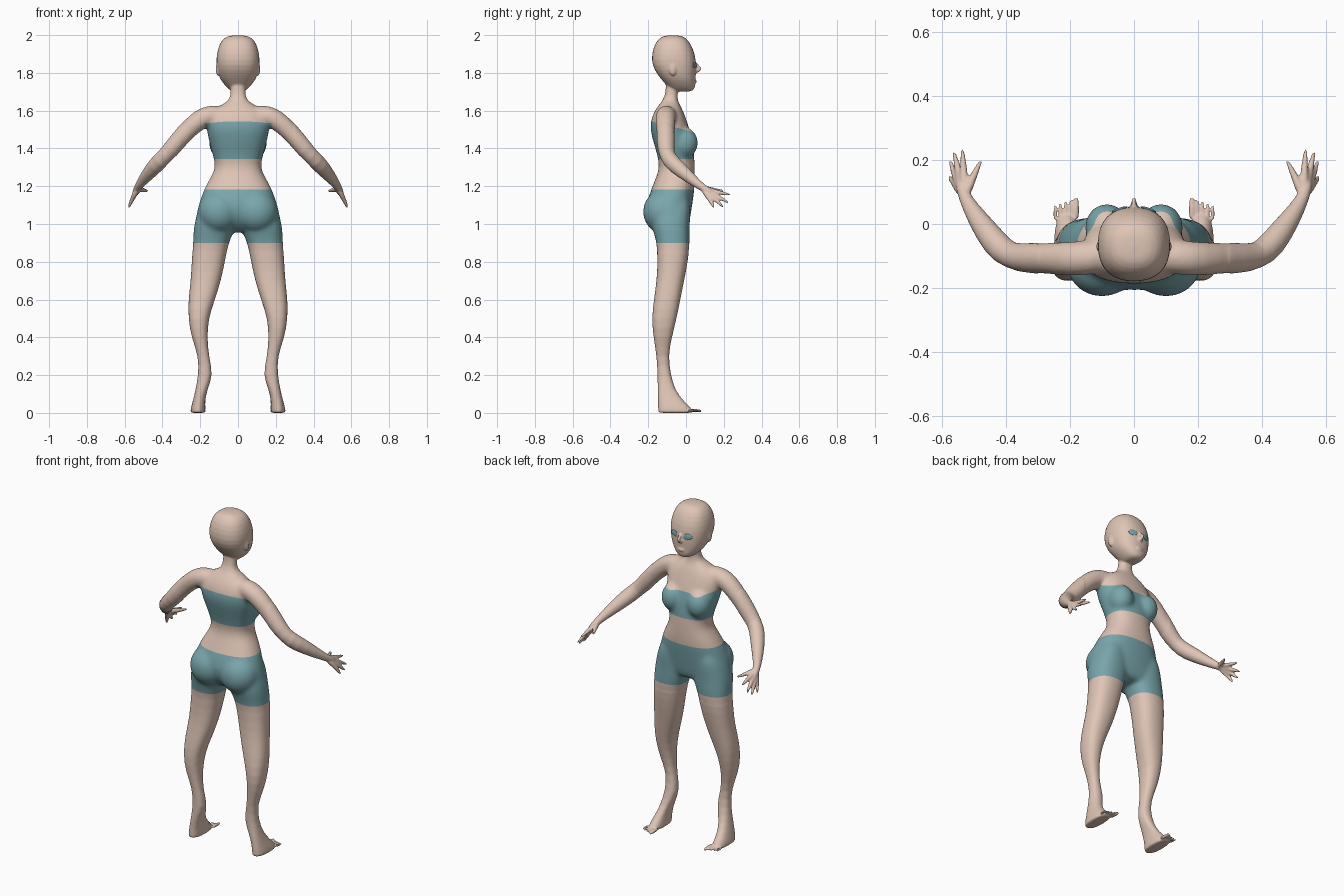
import bpy
import bmesh
from math import cos, sin, pi, copysign
from mathutils import Vector, Matrix

cube = bpy.data.objects.get("Cube")
if cube:
    bpy.data.objects.remove(cube, do_unlink=True)

SEGMENTS = 16
UP = Vector((0, 0, 1))


def make_material(name, colour):
    mat = bpy.data.materials.new(name)
    mat.use_nodes = True
    mat.diffuse_color = colour
    mat.node_tree.nodes["Principled BSDF"].inputs["Base Color"].default_value = colour
    return mat


skin = make_material("skin", (0.74, 0.56, 0.465, 1))
teal = make_material("teal", (0.19, 0.38, 0.41, 1))

bm = bmesh.new()


def bridge(rings):
    """Skin a list of point rings into a closed tube."""
    loops = [[bm.verts.new(p) for p in ring] for ring in rings]
    for low, high in zip(loops, loops[1:]):
        for i in range(SEGMENTS):
            j = (i + 1) % SEGMENTS
            bm.faces.new((low[i], low[j], high[j], high[i]))
    bm.faces.new(loops[0][::-1])
    bm.faces.new(loops[-1])


def rounded(value, power=0.85):
    return copysign(abs(value) ** power, value)


def stack(rows, side=1):
    """Horizontal sections: height, x from, x to, y back, y front."""
    rings = []
    for z, x0, x1, y0, y1 in rows:
        cx, cy = (x0 + x1) / 2, (y0 + y1) / 2
        rx, ry = (x1 - x0) * 0.51, (y1 - y0) * 0.51
        angles = [2 * pi * i / SEGMENTS for i in range(SEGMENTS)]
        rings.append([(side * (cx + rx * rounded(cos(a))),
                       cy + ry * rounded(sin(a)), z) for a in angles])
    bridge(rings)


def limb(points, side=1):
    """Round sections along a path of x, y, z, radius."""
    centres = [Vector(p[:3]) for p in points]
    rings = []
    last = len(points) - 1
    for k, (x, y, z, radius) in enumerate(points):
        tangent = centres[min(k + 1, last)] - centres[max(k - 1, 0)]
        turn = UP.rotation_difference(tangent.normalized())
        ring = []
        for i in range(SEGMENTS):
            a = 2 * pi * i / SEGMENTS
            p = centres[k] + turn @ Vector((radius * cos(a), radius * sin(a), 0))
            ring.append((side * p.x, p.y, p.z))
        rings.append(ring)
    bridge(rings)


def ball(centre, size, side=1):
    place = Vector((side * centre[0], centre[1], centre[2]))
    matrix = Matrix.Translation(place) @ Matrix.Diagonal((*size, 1))
    bmesh.ops.create_uvsphere(bm, u_segments=SEGMENTS, v_segments=10,
                              radius=1, matrix=matrix)


# Head and torso, symmetric sections: height, half width, back, front
head = [(2.0, .04, -.11, -.03), (1.985, .075, -.14, 0), (1.955, .098, -.165, .025),
        (1.9, .114, -.182, .048), (1.84, .115, -.18, .055), (1.79, .104, -.15, .052),
        (1.76, .09, -.125, .05), (1.73, .066, -.1, .05), (1.71, .045, -.08, .042),
        (1.70, .025, -.07, .02)]
torso = [(1.77, .04, -.11, -.03), (1.7, .038, -.105, -.045), (1.66, .042, -.12, -.045),
         (1.635, .08, -.14, -.035), (1.61, .13, -.16, -.02), (1.56, .168, -.185, 0),
         (1.5, .168, -.192, .02), (1.42, .15, -.168, .04), (1.34, .125, -.145, .045),
         (1.29, .12, -.142, .047), (1.24, .15, -.162, .047), (1.18, .183, -.185, .045),
         (1.1, .21, -.215, .033), (1.03, .228, -.2, .022), (.97, .2, -.15, .01),
         (.955, .1, -.11, -.02)]
for rows in (head, torso):
    stack([(z, -w, w, back, front) for z, w, back, front in rows])

# Nose and mouth
limb([(0, .045, 1.86, .006), (0, .068, 1.828, .009), (0, .082, 1.818, .007)])
limb([(0, .03, 1.808, .014), (0, .055, 1.81, .013), (0, .078, 1.818, .008)])
ball((0, .047, 1.755), (.024, .01, .01))

leg = [(1.16, .06, .175, -.15, .02), (1.08, .03, .212, -.18, .025),
       (1.0, .012, .232, -.185, .02), (.95, .025, .237, -.17, .02),
       (.9, .05, .238, -.155, .02), (.8, .07, .245, -.15, .01),
       (.7, .09, .25, -.155, -.01), (.6, .122, .263, -.17, -.03),
       (.5, .157, .263, -.182, -.05), (.4, .163, .247, -.172, -.075),
       (.3, .155, .208, -.155, -.095), (.2, .13, .21, -.15, -.08),
       (.12, .165, .225, -.15, -.058), (.06, .175, .24, -.148, -.01),
       (.025, .172, .25, -.148, .03), (.004, .174, .25, -.147, .036),
       (0, .176, .248, -.145, .035)]
arm = [(.08, -.1, 1.58, .05), (.14, -.105, 1.578, .056), (.2, -.11, 1.56, .057),
       (.28, -.107, 1.485, .049), (.36, -.107, 1.388, .049), (.41, -.09, 1.338, .048),
       (.46, -.027, 1.285, .041), (.515, .055, 1.217, .025), (.531, .09, 1.192, .02),
       (.54, .12, 1.173, .02), (.545, .14, 1.16, .012)]
wrist = (.53, .085, 1.19, .018)
# Knuckle and tip of thumb, then index to little finger
fingers = [((.505, .145, 1.18), (.475, .207, 1.174)),
           ((.533, .168, 1.168), (.538, .243, 1.153)),
           ((.55, .168, 1.148), (.566, .234, 1.107)),
           ((.561, .153, 1.133), (.577, .203, 1.084)),
           ((.563, .13, 1.128), (.581, .15, 1.08))]

for side in (1, -1):
    stack(leg, side)
    limb(arm, side)
    for knuckle, tip in fingers:
        limb([wrist, (*knuckle, .012), (*tip, .006)], side)
    # Toes, big toe on the inside
    for i in range(5):
        x = .181 + .0165 * i
        r = .01 if i == 0 else .0065
        limb([(x, .01, .014, r), (x, .055 - .004 * i, .012, r),
              (x, .086 - .006 * i, .01, r * .8)], side)
    # Ears, bust and buttocks
    ball((.107, -.07, 1.82), (.011, .02, .035), side)
    ball((.085, -.01, 1.43), (.072, .077, .085), side)
    ball((.1, -.125, 1.065), (.115, .107, .115), side)

bmesh.ops.recalc_face_normals(bm, faces=bm.faces)
source = bpy.data.meshes.new("body_parts")
bm.to_mesh(source)
bm.free()
body = bpy.data.objects.new("body", source)
bpy.context.collection.objects.link(body)

# Fuse all parts into one smooth skin
subsurf = body.modifiers.new("round", "SUBSURF")
subsurf.levels = subsurf.render_levels = 1
remesh = body.modifiers.new("fuse", "REMESH")
remesh.mode = "VOXEL"
remesh.voxel_size = 0.0053
smooth = body.modifiers.new("relax", "SMOOTH")
smooth.factor = 0.5
smooth.iterations = 4
graph = bpy.context.evaluated_depsgraph_get()
fused = bpy.data.meshes.new_from_object(body.evaluated_get(graph))
body.modifiers.clear()
body.data = fused
bpy.data.meshes.remove(source)
fused.materials.clear()
fused.materials.append(skin)
fused.materials.append(teal)

# Soften the trunk, where bust, hips and shoulders blend
bm = bmesh.new()
bm.from_mesh(fused)
trunk = [v for v in bm.verts if abs(v.co.x) < .3 and .85 < v.co.z < 1.66]
for _ in range(35):
    bmesh.ops.smooth_vert(bm, verts=trunk, factor=0.5, use_axis_x=True,
                          use_axis_y=True, use_axis_z=True)

# Stand on the ground and cut clean clothing hems
low = min(v.co.z for v in bm.verts)
bmesh.ops.translate(bm, verts=bm.verts, vec=(0, 0, -low))
SLOPE = Vector((0, .25, 1))
TOP_POINT = Vector((0, -.15, 1.535))
SHORTS = (.9, 1.182)
TOP_HEM = 1.343
hems = [((0, 0, z), UP) for z in (*SHORTS, TOP_HEM)] + [(TOP_POINT, SLOPE)]
for point, normal in hems:
    bmesh.ops.bisect_plane(bm, geom=bm.verts[:] + bm.edges[:] + bm.faces[:],
                           dist=1e-5, plane_co=point, plane_no=normal)
for face in bm.faces:
    c = face.calc_center_median()
    in_shorts = SHORTS[0] < c.z < SHORTS[1] and abs(c.x) < .3
    in_top = (c.z > TOP_HEM and (c - TOP_POINT).dot(SLOPE) < 0
              and abs(c.x) < .176)
    face.material_index = int(in_shorts or in_top)
    face.smooth = True
bm.to_mesh(fused)
bm.free()

# Eyes: thin almond plates lying on the face
for side, label in ((1, "left"), (-1, "right")):
    found, place, normal, _ = body.closest_point_on_mesh((side * .062, .1, 1.845))
    bpy.ops.mesh.primitive_uv_sphere_add(segments=20, ring_count=10, radius=1,
                                         location=place)
    eye = bpy.context.object
    eye.name = label + "_eye"
    eye.scale = (.026, .0048, .017)
    eye.rotation_euler = normal.to_track_quat("Y", "Z").to_euler()
    eye.data.materials.append(teal)
    bpy.ops.object.shade_smooth()
